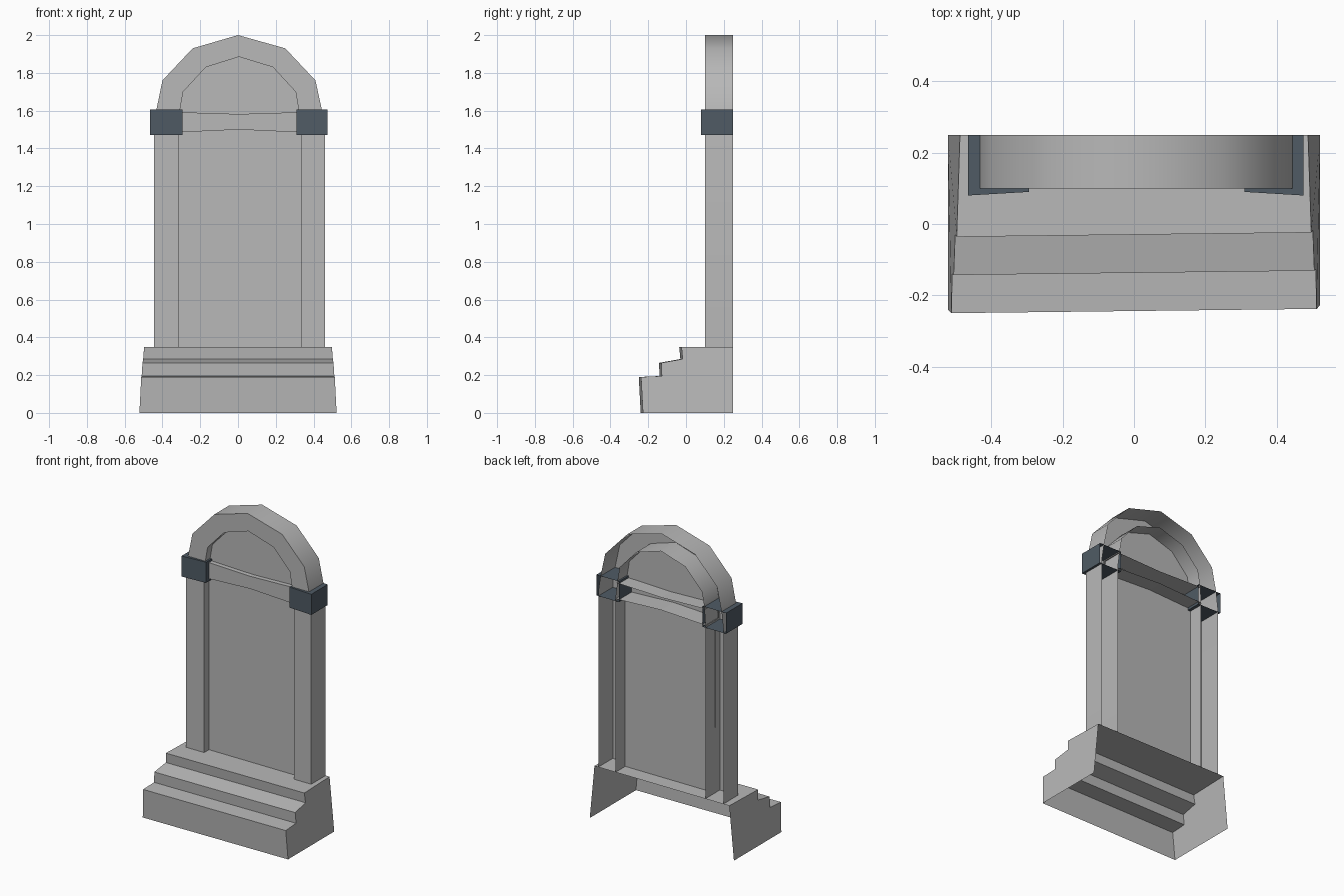
import bpy
import bmesh
import math

cube = bpy.data.objects.get("Cube")
if cube:
    bpy.data.objects.remove(cube, do_unlink=True)


def material(name, color):
    mat = bpy.data.materials.new(name)
    mat.use_nodes = True
    mat.diffuse_color = color
    bsdf = mat.node_tree.nodes["Principled BSDF"]
    bsdf.inputs["Base Color"].default_value = color
    bsdf.inputs["Roughness"].default_value = 0.8
    return mat


STONE = material("pale stone", (0.48, 0.48, 0.48, 1))
SLATE = material("blue slate", (0.08, 0.105, 0.13, 1))
BACK = 0.25
FRAME_FRONT = 0.10
PANEL_Y = 0.15


def make_object(name, bm, mat):
    bmesh.ops.remove_doubles(bm, verts=bm.verts, dist=0.0001)
    bmesh.ops.recalc_face_normals(bm, faces=bm.faces)
    mesh = bpy.data.meshes.new(name)
    bm.to_mesh(mesh)
    bm.free()
    mesh.materials.append(mat)
    obj = bpy.data.objects.new(name, mesh)
    bpy.context.collection.objects.link(obj)
    return obj


def skin(bm, rows):
    """Join neighbouring rows of points with quads."""
    rows = [[bm.verts.new(p) for p in row] for row in rows]
    for a, b in zip(rows, rows[1:]):
        for i in range(len(a) - 1):
            bm.faces.new((a[i], a[i + 1], b[i + 1], b[i]))
    return rows


def panel(name, outline, y):
    bm = bmesh.new()
    bm.faces.new([bm.verts.new((x, y, z)) for x, z in outline])
    return make_object(name, bm, STONE)


# Stepped base: a tapered shell, open behind and below
profile = [(-0.24, 0), (-0.25, 0.19), (-0.14, 0.195), (-0.143, 0.265),
           (-0.03, 0.285), (-0.036, 0.35), (BACK, 0.35)]


def step_side(side):
    points = []
    for y, z in profile:
        lean = 0.018 * z / 0.35 + 0.016 * (y + 0.25) * 2 * z / 0.35
        shift = 0.012 if side > 0 and y < BACK else 0
        points.append((side * (0.522 - lean), y + shift, z))
    return points


bm = bmesh.new()
sides = skin(bm, [step_side(-1), step_side(1)])
for side, row in zip((-1, 1), sides):
    bm.faces.new(row + [bm.verts.new((side * 0.522, BACK, 0))])
make_object("stepped_base", bm, STONE)

# Posts and arch: front band with outer and inner walls, open behind
outer = [(-0.445, 0.35), (-0.445, 1.5), (-0.433, 1.6), (-0.40, 1.76),
         (-0.24, 1.93), (0.0, 2.0), (0.25, 1.93), (0.41, 1.76),
         (0.445, 1.6), (0.46, 1.5), (0.46, 0.35)]
inner = [(-0.315, 0.35), (-0.315, 1.5), (-0.308, 1.6), (-0.29, 1.70),
         (-0.17, 1.83), (0.005, 1.885), (0.185, 1.83), (0.305, 1.70),
         (0.322, 1.6), (0.335, 1.5), (0.335, 0.35)]
bm = bmesh.new()
skin(bm, [[(ox, BACK, oz), (ox, FRAME_FRONT, oz),
           (ix, FRAME_FRONT, iz), (ix, BACK, iz)]
          for (ox, oz), (ix, iz) in zip(outer, inner)])
frame = make_object("arched_frame", bm, STONE)
bpy.ops.object.select_all(action="DESELECT")
frame.select_set(True)
bpy.context.view_layer.objects.active = frame
bpy.ops.object.shade_smooth_by_angle(angle=math.radians(45))

# Lintel: slightly bowed bar, open behind
low = [(-0.32, 1.485), (0.005, 1.50), (0.335, 1.485)]
high = [(-0.315, 1.592), (0.005, 1.582), (0.33, 1.592)]
bm = bmesh.new()
skin(bm, [[(lx, BACK, lz), (lx, 0.12, lz), (hx, 0.12, hz), (hx, BACK, hz)]
          for (lx, lz), (hx, hz) in zip(low, high)])
make_object("lintel", bm, STONE)

# Recessed panels below and above the lintel
panel("door_panel", [inner[0]] + low + [inner[-1]], PANEL_Y)
panel("arch_panel", inner[2:9] + high[::-1], PANEL_Y)

# Capital blocks: hollow boxes with a slightly skewed front
for name, x_out, x_in in (("right_capital", -0.465, -0.295),
                          ("left_capital", 0.475, 0.31)):
    bm = bmesh.new()
    ring = [(x_out, 1.47), (x_in, 1.47), (x_in, 1.605), (x_out, 1.605)]
    front = [(x, 0.08 if x == x_out else 0.09, z) for x, z in ring]
    rear = [(x, BACK, z) for x, z in ring]
    rows = skin(bm, [front + front[:1], rear + rear[:1]])
    bm.faces.new(rows[0][:4])
    make_object(name, bm, SLATE)
